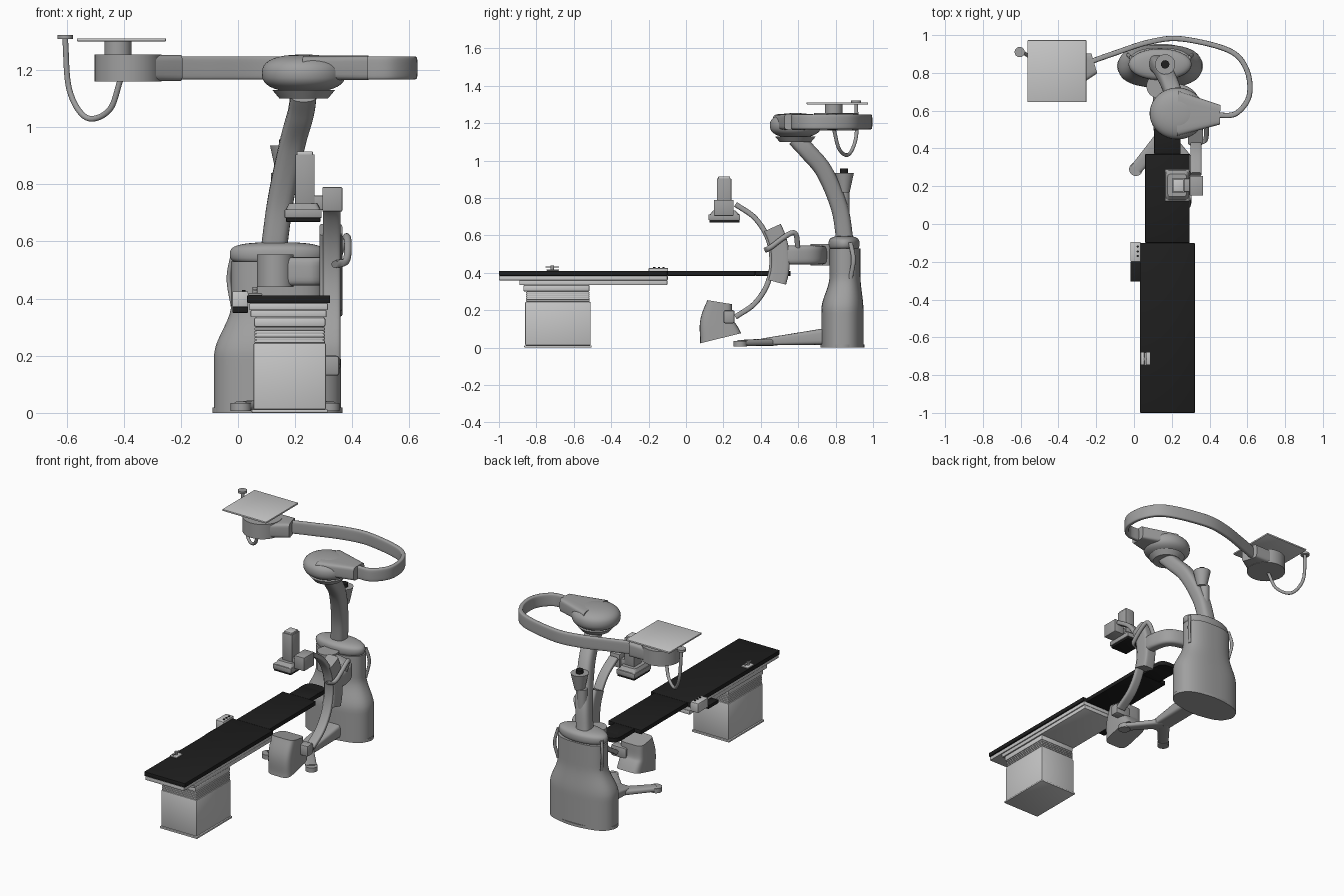
import bpy, bmesh, math
from mathutils import Vector

default_cube = bpy.data.objects.get("Cube")
if default_cube:
    bpy.data.objects.remove(default_cube, do_unlink=True)


def material(name, value):
    mat = bpy.data.materials.new(name)
    mat.use_nodes = True
    mat.diffuse_color = (value, value, value, 1)
    mat.node_tree.nodes["Principled BSDF"].inputs["Base Color"].default_value = mat.diffuse_color
    return mat


GREY = material("mid grey", .35)
LIGHT = material("light grey", .58)
BLACK = material("black", .013)
AXIS_X, AXIS_Y, AXIS_Z = Vector((1, 0, 0)), Vector((0, 1, 0)), Vector((0, 0, 1))


def finish(name, bm, mat):
    bmesh.ops.recalc_face_normals(bm, faces=bm.faces)
    mesh = bpy.data.meshes.new(name)
    bm.to_mesh(mesh)
    bm.free()
    mesh.materials.append(mat)
    for polygon in mesh.polygons:
        polygon.use_smooth = True
    mesh.set_sharp_from_angle(angle=math.radians(35))
    bpy.context.scene.collection.objects.link(bpy.data.objects.new(name, mesh))


def box(name, mat, centre_x, width, y_range, z_range, bevel=.003):
    """Bevelled block, centred across x and spanning y and z ranges."""
    bm = bmesh.new()
    bmesh.ops.create_cube(bm, size=1)
    (back, front), (low, high) = y_range, z_range
    for vert in bm.verts:
        vert.co.x = centre_x + width * vert.co.x
        vert.co.y = (back + front) / 2 + (front - back) * vert.co.y
        vert.co.z = (low + high) / 2 + (high - low) * vert.co.z
    bmesh.ops.bevel(bm, geom=bm.edges[:], offset=bevel, segments=2, affect='EDGES', profile=.5)
    finish(name, bm, mat)


def skin(name, mat, rings):
    """Join rings of points into a closed solid."""
    bm = bmesh.new()
    loops = [[bm.verts.new(point) for point in ring] for ring in rings]
    count = len(loops[0])
    for low, high in zip(loops, loops[1:]):
        for i in range(count):
            j = (i + 1) % count
            bm.faces.new((low[i], low[j], high[j], high[i]))
    bm.faces.new(loops[0])
    bm.faces.new(loops[-1])
    finish(name, bm, mat)


def signed_power(value, power):
    return math.copysign(abs(value) ** (2 / power), value)


def oval(radius_a, radius_b, power, count):
    """Superellipse outline; a high power gives a rounded rectangle."""
    angles = [math.tau * (i + .5) / count for i in range(count)]
    return [(radius_a * signed_power(math.cos(angle), power),
             radius_b * signed_power(math.sin(angle), power)) for angle in angles]


def loft(name, mat, sections, power=2):
    """Stack of ovals: height, centre x and y, radius x and y."""
    skin(name, mat, [[(x + u, y + v, z) for u, v in oval(rx, ry, power, 48)]
                     for z, x, y, rx, ry in sections])


def drum(name, mat, x, y, low, high, radius, top=None):
    top = top or radius
    loft(name, mat, [(low, x, y, radius, radius), (high, x, y, top, top)])


def dome(name, mat, centre, radii, power=2.5):
    """Rounded pebble with softly flattened top and bottom."""
    (x, y, z), (rx, ry, rz) = centre, radii
    sections = []
    for i in range(-9, 10):
        angle = math.radians(i * 9.8)
        shrink = signed_power(math.cos(angle), power)
        sections.append((z + rz * signed_power(math.sin(angle), power), x, y, rx * shrink, ry * shrink))
    loft(name, mat, sections)


def smooth_path(points, steps=8):
    """Smooth curve through all the points."""
    nodes = [Vector(point) for point in points]
    nodes = [2 * nodes[0] - nodes[1]] + nodes + [2 * nodes[-1] - nodes[-2]]
    path = []
    for a, b, c, d in zip(nodes, nodes[1:], nodes[2:], nodes[3:]):
        for step in range(steps):
            t = step / steps
            path.append(b + ((c - a) * t + (2 * a - 5 * b + 4 * c - d) * t ** 2
                             + (3 * b - a - 3 * c + d) * t ** 3) / 2)
    return path + [nodes[-2]]


def sweep(name, mat, points, up, side_radius, up_radius, power=2, end=(1, 1)):
    """Oval section along a smooth path, scaled evenly towards its end."""
    path = smooth_path(points)
    last = len(path) - 1
    rings = []
    for i, point in enumerate(path):
        side = (path[min(i + 1, last)] - path[max(i - 1, 0)]).cross(up).normalized()
        wide, tall = (1 + (scale - 1) * i / last for scale in end)
        rings.append([point + side * u * wide + up * v * tall
                      for u, v in oval(side_radius, up_radius, power, 24)])
    skin(name, mat, rings)


def arc(x, radius, start, stop):
    """Arc around the imaging centre, in the plane facing sideways."""
    angles = [math.radians(start + (stop - start) * i / 6) for i in range(7)]
    return [(x, .13 + radius * math.cos(angle), .465 + radius * math.sin(angle)) for angle in angles]


# Patient table: stepped top, frame and rails
TABLE_X = .177
TOP = (.384, .411)
box("table_top", BLACK, TABLE_X, .29, (-1, -.1), TOP)
box("table_top_middle", BLACK, TABLE_X, .235, (-.1, .37), TOP)
box("table_top_neck", BLACK, TABLE_X, .14, (.37, .5), TOP)
loft("head_rest", BLACK, [(height, TABLE_X, .49, .07, .07) for height in TOP], power=3)
box("table_frame", LIGHT, TABLE_X, .275, (-1, -.1), (.36, .384))
box("table_slide", LIGHT, TABLE_X, .265, (-.89, -.1), (.335, .36))

# Pedestal with bellows under the table
PEDESTAL_X = .181
box("pedestal_foot", LIGHT, PEDESTAL_X, .266, (-.865, -.505), (0, .012))
box("pedestal", LIGHT, PEDESTAL_X, .254, (-.86, -.51), (.012, .245), bevel=.006)
box("bellows_core", LIGHT, PEDESTAL_X, .234, (-.85, -.52), (.24, .305))
for fold in range(5):
    low = .245 + fold * .011
    box("bellows_fold", LIGHT, PEDESTAL_X, .246, (-.855, -.515), (low, low + .009), bevel=.002)
box("pedestal_cap", LIGHT, PEDESTAL_X, .25, (-.87, -.515), (.3, .335), bevel=.008)

# Table accessories
box("rail_clamp", LIGHT, .06, .05, (-.745, -.68), (.411, .419))
box("clamp_bar", GREY, .06, .012, (-.75, -.68), (.428, .434), bevel=.001)
drum("clamp_knob", GREY, .06, -.715, .419, .44, .009)
box("control_panel", LIGHT, .008, .055, (-.2, -.095), (.365, .425))
box("control_tray", BLACK, .008, .055, (-.305, -.2), (.35, .372))
for button in range(3):
    drum("control_button", BLACK, .02, -.17 + button * .025, .425, .43, .006)

# Floor stand: wide foot flowing into a slimmer trunk
STAND_X = .138
loft("stand_skirt", GREY, [(height, STAND_X, .836, .228, .118) for height in (0, .018)])
trunk = []
for level in range(24):
    height = level * .023
    blend = min(max((height - .2) / .18, 0), 1)
    blend *= blend * (3 - 2 * blend)
    trunk.append((height, STAND_X, .836 + .014 * blend, .222 - .06 * blend, .113 - .03 * blend))
loft("stand_trunk", GREY, trunk, power=2.5)
dome("stand_shoulder", GREY, (STAND_X, .845, .555), (.167, .083, .042), power=3)
for side in (-1, 1):
    x = STAND_X + side * .155
    sweep("stand_handle", GREY, [(x, .88, .56), (x + side * .015, .895, .47), (x, .88, .37)],
          AXIS_Y, .008, .012)

# Forked foot reaching under the table
sweep("foot_beam", GREY, [(.16, .75, .06), (.16, .4, .03)], AXIS_Z, .06, .045, 5, end=(.9, .4))
for tip in (.01, .32):
    sweep("foot_fork", GREY, [(.16, .47, .03), (tip, .29, .025)], AXIS_Z, .04, .02, 3, end=(.8, .8))
    drum("foot_pad", GREY, tip, .29, .006, .035, .036)

# Leaning column and overhead head
HEAD = (.23, .585)
sweep("column", GREY, [(.125, .85, .57), (.15, .82, .75), (.19, .74, .94), (.22, .65, 1.05), (*HEAD, 1.12)],
      AXIS_X, .046, .046, 3)
drum("head_bearing", GREY, *HEAD, 1.1, 1.13, .085, top=.11)
dome("head", GREY, (*HEAD, 1.188), (.147, .137, .066))
ARM_Z = 1.207
sweep("head_neck", GREY, [(*HEAD, ARM_Z), (.456, .578, ARM_Z)], AXIS_Z, .12, .043, 6, end=(.43, 1))

# Ribbon arm bending around to the tray
ribbon = [(.44, .575), (.54, .585), (.61, .68), (.595, .82), (.5, .92),
          (.25, .98), (.08, .963), (-.1, .905), (-.27, .845)]
sweep("overhead_arm", GREY, [(x, y, ARM_Z) for x, y in ribbon], AXIS_Z, .014, .04, 5)

# Tray carrier, tray and hanging handle
drum("carrier_drum", GREY, -.385, .8, 1.16, 1.255, .117)
sweep("carrier_wedge", GREY, [(-.38, .8, ARM_Z), (-.21, .85, ARM_Z)], AXIS_Z, .11, .046, 6, end=(.5, 1))
drum("tray_shaft", GREY, -.42, .79, 1.255, 1.3, .048)
box("tray", LIGHT, -.408, .312, (.645, .973), (1.3, 1.311))
drum("handle_knob", GREY, -.605, .91, 1.308, 1.322, .027)
sweep("handle_loop", GREY, [(-.605, .91, 1.31), (-.59, .91, 1.13), (-.53, .87, 1.033),
                            (-.45, .82, 1.06), (-.41, .79, 1.17)], AXIS_Y, .01, .01)

# Signal lamp behind the column
drum("signal_post", GREY, .145, .845, .58, .84, .03)
drum("signal_lamp", GREY, .165, .845, .83, .935, .03, top=.053)
drum("signal_cap", BLACK, .165, .845, .935, .957, .022)

# Swivel arm carrying the C-shaped arm
drum("swivel_joint", GREY, .13, .73, .44, .555, .064)
sweep("swivel_arm", GREY, [(.13, .73, .495), (.28, .69, .495), (.325, .6, .495), (.325, .5, .495)],
      AXIS_Z, .035, .05, 4)
sweep("arc_carriage", GREY, arc(.325, .375, 28, -18), AXIS_X, .05, .04, 6)
sweep("c_arm", GREY, arc(.328, .33, 66, -66), AXIS_X, .014, .03, 4)
sweep("carriage_handle", GREY, [(.34, .42, .52), (.38, .45, .535), (.38, .575, .615), (.34, .6, .52)],
      AXIS_X, .014, .013)

# Detector above the table
DETECTOR_X = .228
box("detector_link", GREY, .33, .07, (.15, .255), (.705, .79))
box("detector_bridge", GREY, .28, .06, (.17, .24), (.71, .76))
box("detector_face", BLACK, DETECTOR_X, .12, (.125, .286), (.668, .684))
box("detector_body", GREY, DETECTOR_X, .13, (.12, .29), (.682, .712))
loft("detector_hood", GREY, [(.71, DETECTOR_X, .205, .062, .08), (.732, DETECTOR_X, .205, .05, .06)], power=8)
box("detector_column", GREY, .234, .068, (.166, .242), (.72, .905))
box("detector_cap", LIGHT, .234, .056, (.172, .236), (.9, .915))

# Source housing below the table
sweep("source_housing", GREY, [(.225, .18, .243), (.225, .165, .14), (.225, .185, .05)],
      AXIS_X, .067, .08, 5, end=(1.7, 1))
box("source_link", GREY, .3, .11, (.2, .26), (.13, .2), bevel=.01)
